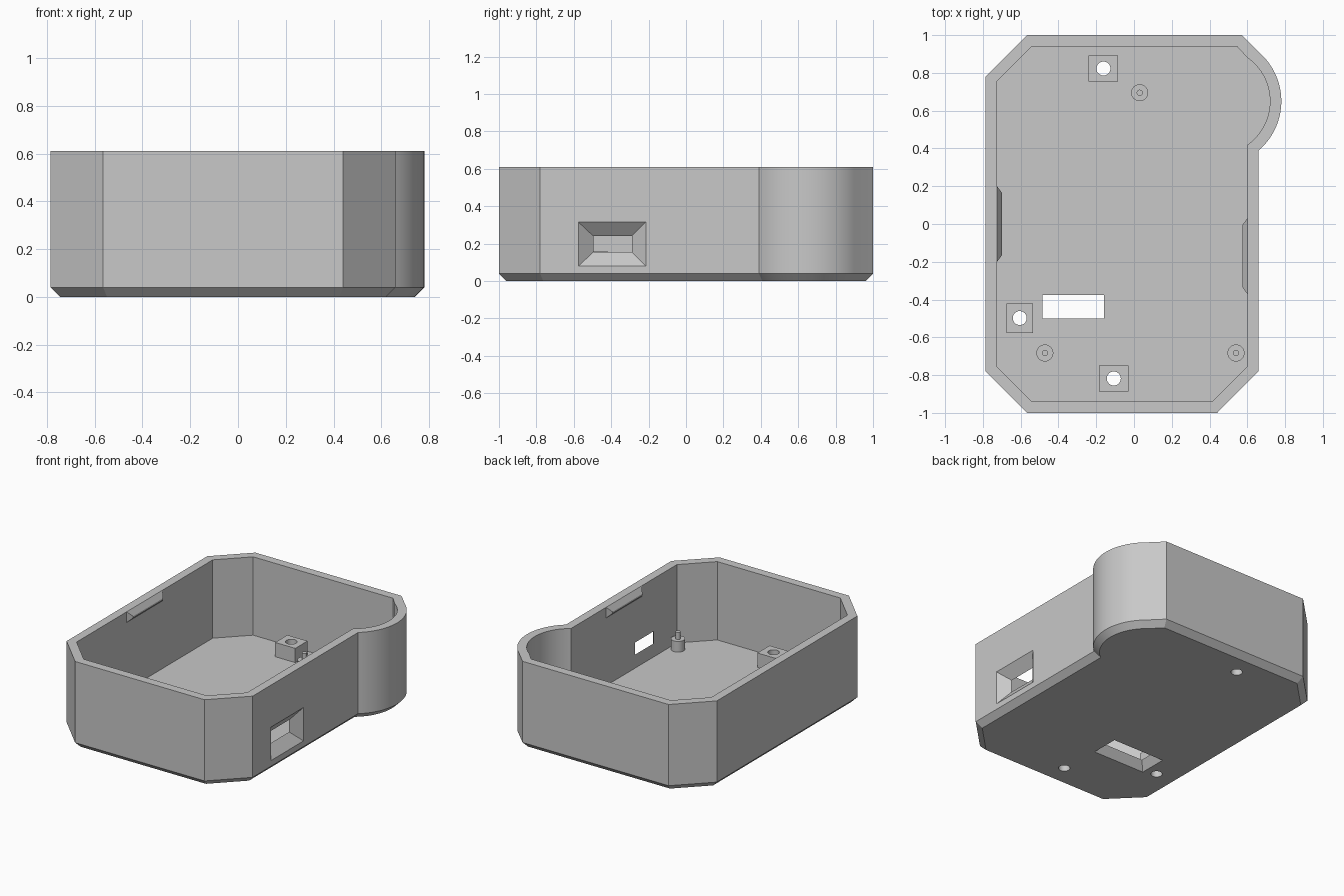
import bpy, bmesh, math

cube = bpy.data.objects.get("Cube")
if cube:
    bpy.data.objects.remove(cube, do_unlink=True)

grey = bpy.data.materials.new("plain grey")
grey.use_nodes = True
grey.diffuse_color = (0.58, 0.58, 0.58, 1)
grey.node_tree.nodes["Principled BSDF"].inputs["Base Color"].default_value = (0.58, 0.58, 0.58, 1)

TOP, FLOOR, WALL, BEVEL = 0.61, 0.06, 0.06, 0.04


def loft(name, rings):
    """Skin closed rings of equal length and cap both ends."""
    bm = bmesh.new()
    loops = [[bm.verts.new(p) for p in ring] for ring in rings]
    for a, b in zip(loops, loops[1:]):
        for i in range(len(a)):
            j = (i + 1) % len(a)
            bm.faces.new((a[i], a[j], b[j], b[i]))
    bm.faces.new(loops[0][::-1])
    bm.faces.new(loops[-1])
    bmesh.ops.recalc_face_normals(bm, faces=bm.faces)
    mesh = bpy.data.meshes.new(name)
    bm.to_mesh(mesh)
    bm.free()
    mesh.materials.append(grey)
    ob = bpy.data.objects.new(name, mesh)
    bpy.context.collection.objects.link(ob)
    return ob


def rect(cx, cy, hx, hy, z):
    return [(cx - hx, cy - hy, z), (cx + hx, cy - hy, z),
            (cx + hx, cy + hy, z), (cx - hx, cy + hy, z)]


def side_rect(x, y0, y1, z0, z1):
    return [(x, y0, z0), (x, y1, z0), (x, y1, z1), (x, y0, z1)]


def circle(cx, cy, r, z, n=32):
    return [(cx + r * math.cos(2 * math.pi * i / n),
             cy + r * math.sin(2 * math.pi * i / n), z) for i in range(n)]


def outline(d, z):
    """Case outline moved inwards by d: cut corners and one round bulge."""
    k = d * math.tan(math.pi / 8)
    cx, cy, r = 0.438, 0.65, 0.342 - d
    end = math.acos((0.66 - d - cx) / r)
    n = 32
    arc = [(cx + r * math.cos(a), cy + r * math.sin(a))
           for a in (end * (2 * i / n - 1) for i in range(n + 1))]
    pts = [(-0.785 + d, -0.78 + k), (-0.565 + k, -1 + d), (0.44 - k, -1 + d),
           (0.66 - d, -0.78 + k), *arc, (0.57 - k, 1 - d),
           (-0.565 + k, 1 - d), (-0.785 + d, 0.78 - k)]
    return [(x, y, z) for x, y in pts]


def cut(ob, cutter):
    mod = ob.modifiers.new("cut", 'BOOLEAN')
    mod.operation, mod.solver, mod.object = 'DIFFERENCE', 'EXACT', cutter
    cutter.hide_render = True
    bpy.context.view_layer.objects.active = ob
    bpy.ops.object.modifier_apply(modifier=mod.name)


# Open tray with bevelled base
case = loft("case_shell", [outline(BEVEL, 0), outline(0, BEVEL), outline(0, TOP),
                           outline(WALL, TOP), outline(WALL, FLOOR)])
parts, cutters = [case], []

# Flared port through the right wall, extended slightly past both faces
rings = []
for t in (-0.1, 1.1):
    rings.append(side_rect(0.66 - WALL * t, -0.575 + 0.08 * t, -0.215 - 0.075 * t,
                           0.08 + 0.075 * t, 0.315 - 0.075 * t))
cutters.append(loft("port_cutter", rings))

# Flared slot through the floor
rings = []
for t in (-0.1, 1.1):
    rings.append(rect(-0.322, -0.437, 0.2 - 0.038 * t, 0.098 - 0.036 * t, FLOOR * t))
cutters.append(loft("slot_cutter", rings))
for c in cutters:
    cut(case, c)

# Mounting blocks with screw holes through the floor
for name, x, y, hx, hy in (("back", -0.162, 0.823, 0.078, 0.068),
                           ("left", -0.605, -0.498, 0.07, 0.078),
                           ("front", -0.107, -0.818, 0.078, 0.068)):
    block = loft(name + "_mount_block", [rect(x, y, hx, hy, FLOOR), rect(x, y, hx, hy, 0.16)])
    hole = loft("hole_cutter", [circle(x, y, 0.037, -0.1), circle(x, y, 0.037, 0.3)])
    cut(block, hole)
    cut(case, hole)
    parts.append(block)
    cutters.append(hole)

# Stepped locating pegs
for name, x, y in (("back", 0.03, 0.695), ("front_left", 0.54, -0.683),
                   ("front_right", -0.472, -0.683)):
    parts.append(loft(name + "_peg", [circle(x, y, r, z) for r, z in
                                      ((0.045, FLOOR), (0.045, 0.135),
                                       (0.016, 0.135), (0.016, 0.185))]))

# Snap ridges under the rim
for name, wall_x, side, yc in (("right", -0.725, 1, 0.0), ("left", 0.6, -1, -0.17)):
    parts.append(loft(name + "_snap_ridge", [
        side_rect(wall_x, yc - 0.2, yc + 0.2, 0.535, TOP),
        side_rect(wall_x + side * 0.026, yc - 0.165, yc + 0.165, 0.56, 0.572)]))

for c in cutters:
    bpy.data.objects.remove(c, do_unlink=True)

# Smooth the curves, keep the edges crisp
bpy.ops.object.select_all(action='DESELECT')
for ob in parts:
    ob.select_set(True)
bpy.context.view_layer.objects.active = case
bpy.ops.object.shade_smooth_by_angle(angle=math.radians(25))
